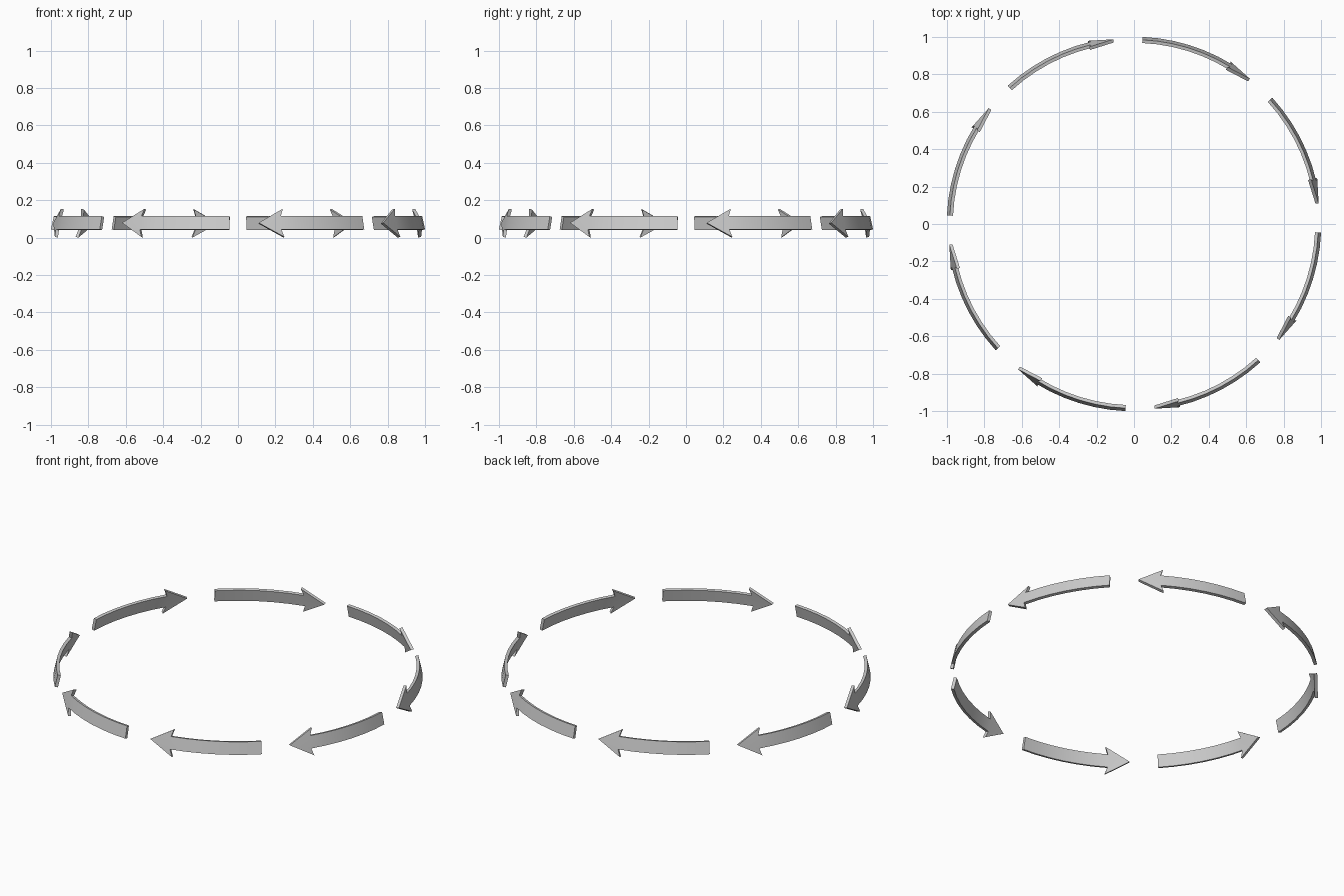
import bpy, bmesh, math

if "Cube" in bpy.data.objects:
    bpy.data.objects.remove(bpy.data.objects["Cube"])

COUNT = 8            # arrows around the ring
R, ZMID = 0.985, 0.077
THICK = 0.0175
TILT = math.radians(12.5)    # tops lean toward the centre
BODY, WING = 0.036, 0.077    # half heights of shaft and head
SEGS = 6
JOINT, BARB, TIP = 29.0, 28.2, 36.0   # degrees along the arrow from its tail


def place(u, v, w, start):
    """u degrees along the ring (clockwise), v up the leaning band, w outward."""
    a = math.radians(start - u)
    r = R - v * math.sin(TILT) + w * math.cos(TILT)
    z = ZMID + v * math.cos(TILT) + w * math.sin(TILT)
    return (r * math.cos(a), r * math.sin(a), z)


def make_arrow(index):
    start = 87.4 - index * 360 / COUNT
    # outline of the arrow on the unrolled band
    us = [JOINT * i / SEGS for i in range(SEGS + 1)]
    pts = [(u, s * BODY) for u in us for s in (-1, 1)]
    pts += [(BARB, -WING), (BARB, WING), (TIP, 0)]
    lo, hi = 2 * SEGS, 2 * SEGS + 1
    wl, wh, tip = hi + 1, hi + 2, hi + 3
    faces = [(2 * i, 2 * i + 1, 2 * i + 3, 2 * i + 2) for i in range(SEGS)]
    faces += [(lo, hi, tip), (hi, wh, tip), (wl, lo, tip)]
    # rim going round the outline
    rim = [2 * i for i in range(SEGS + 1)] + [wl, tip, wh]
    rim += [2 * i + 1 for i in reversed(range(SEGS + 1))]

    bm = bmesh.new()
    outer = [bm.verts.new(place(u, v, THICK / 2, start)) for u, v in pts]
    inner = [bm.verts.new(place(u, v, -THICK / 2, start)) for u, v in pts]
    for f in faces:
        bm.faces.new([outer[i] for i in f])
        bm.faces.new([inner[i] for i in reversed(f)])
    for a, b in zip(rim, rim[1:] + rim[:1]):
        bm.faces.new((outer[a], outer[b], inner[b], inner[a]))
    bmesh.ops.recalc_face_normals(bm, faces=bm.faces)
    me = bpy.data.meshes.new(f"arrow_{index + 1}")
    bm.to_mesh(me)
    bm.free()
    ob = bpy.data.objects.new(me.name, me)
    bpy.context.collection.objects.link(ob)
    return ob


# ring of curved arrows
arrows = [make_arrow(i) for i in range(COUNT)]
for ob in arrows:
    ob.select_set(True)
bpy.context.view_layer.objects.active = arrows[0]
bpy.ops.object.shade_smooth_by_angle(angle=math.radians(30))
